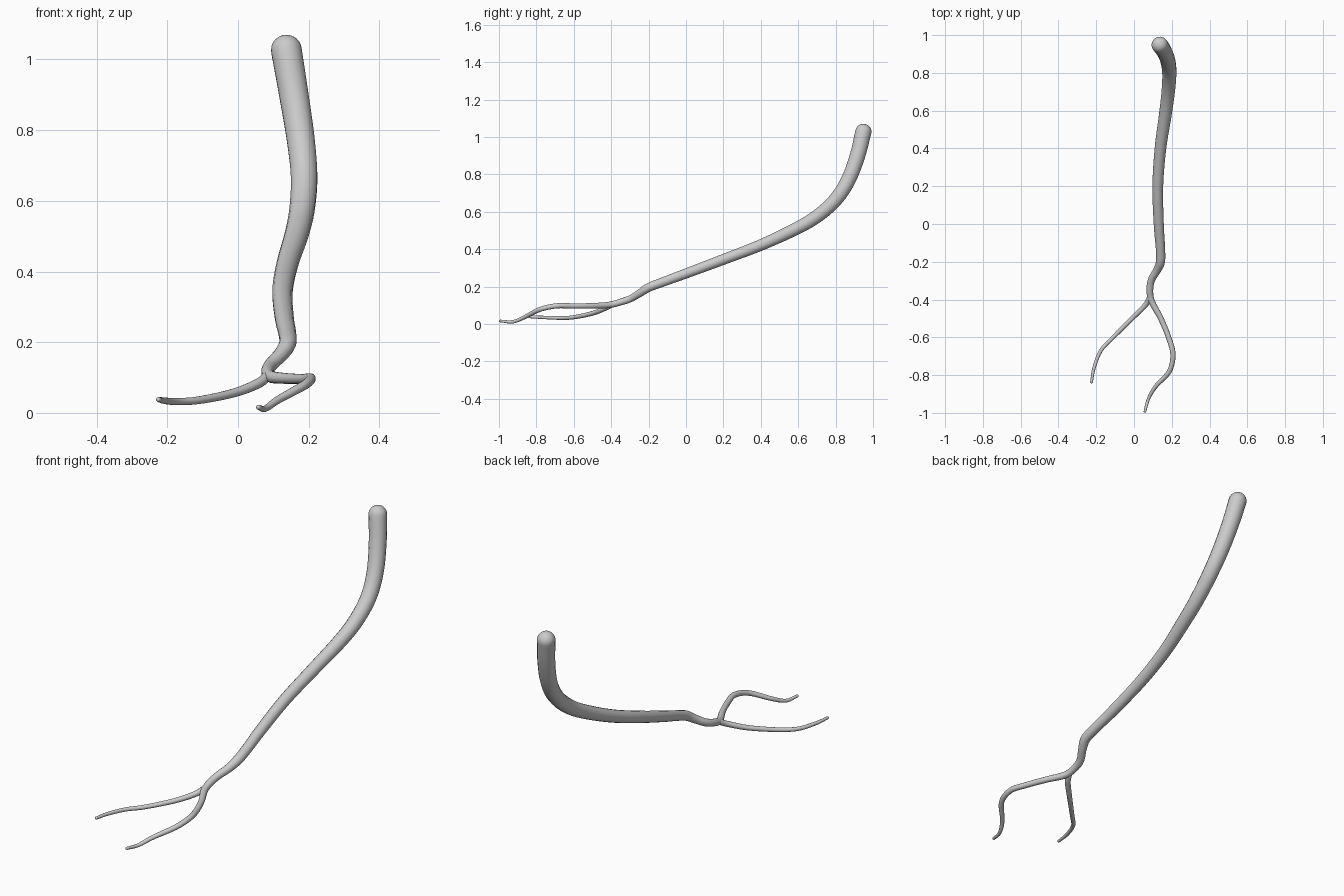
import bpy, math
from mathutils import Vector


def smooth_path(pts, steps=8):
    """Catmull-Rom through (x, y, z, radius) points."""
    p = [Vector(q) for q in pts]
    p = [2 * p[0] - p[1]] + p + [2 * p[-1] - p[-2]]
    out = []
    for i in range(1, len(p) - 2):
        a, b, c, d = p[i - 1:i + 3]
        for k in range(steps):
            t = k / steps
            out.append(0.5 * (2 * b + (c - a) * t + (2 * a - 5 * b + 4 * c - d) * t * t
                              + (3 * b - a - 3 * c + d) * t ** 3))
    return out + [p[-2]]


def round_end(tip, before, n=7):
    """Samples that close a tube with a dome."""
    direction = (tip.xyz - before.xyz).normalized()
    dome = []
    for k in range(1, n + 1):
        a = math.pi / 2 * k / n
        pos = tip.xyz + direction * tip.w * math.sin(a)
        dome.append(Vector((*pos, max(tip.w * math.cos(a), tip.w * 0.01))))
    return dome


def tube(name, pts):
    path = smooth_path(pts)
    path = round_end(path[0], path[1])[::-1] + path + round_end(path[-1], path[-2])
    cu = bpy.data.curves.new(name, 'CURVE')
    cu.dimensions = '3D'
    cu.bevel_depth = 1.0
    cu.bevel_resolution = 6
    cu.use_fill_caps = True
    sp = cu.splines.new('POLY')
    sp.points.add(len(path) - 1)
    for pt, v in zip(sp.points, path):
        pt.co = (*v.xyz, 1)
        pt.radius = v.w
    ob = bpy.data.objects.new(name, cu)
    bpy.context.collection.objects.link(ob)
    bpy.ops.object.select_all(action='DESELECT')
    bpy.context.view_layer.objects.active = ob
    ob.select_set(True)
    bpy.ops.object.convert(target='MESH')
    bpy.ops.object.shade_smooth()


# thick stem running down into the right-hand fork
tube("main_stem", [
    (0.137, 0.948, 1.026, 0.044), (0.158, 0.917, 0.90, 0.042),
    (0.178, 0.868, 0.77, 0.040), (0.187, 0.80, 0.665, 0.038),
    (0.181, 0.70, 0.575, 0.036), (0.166, 0.58, 0.505, 0.034),
    (0.140, 0.40, 0.422, 0.031), (0.126, 0.20, 0.345, 0.029),
    (0.131, 0.0, 0.270, 0.027), (0.140, -0.13, 0.222, 0.025),
    (0.140, -0.20, 0.195, 0.024), (0.122, -0.245, 0.166, 0.021),
    (0.093, -0.295, 0.136, 0.019), (0.084, -0.35, 0.117, 0.018),
    (0.094, -0.41, 0.102, 0.017), (0.142, -0.50, 0.097, 0.015),
    (0.183, -0.60, 0.096, 0.0145), (0.206, -0.69, 0.097, 0.014),
    (0.187, -0.78, 0.078, 0.013), (0.115, -0.86, 0.038, 0.011),
    (0.077, -0.925, 0.012, 0.009), (0.058, -0.992, 0.016, 0.007)])

# thin left-hand fork
tube("left_branch", [
    (0.085, -0.385, 0.108, 0.014), (0.060, -0.430, 0.085, 0.014),
    (-0.01, -0.50, 0.057, 0.0125), (-0.11, -0.60, 0.036, 0.011),
    (-0.175, -0.67, 0.032, 0.010), (-0.211, -0.76, 0.035, 0.009),
    (-0.225, -0.837, 0.038, 0.007)])
